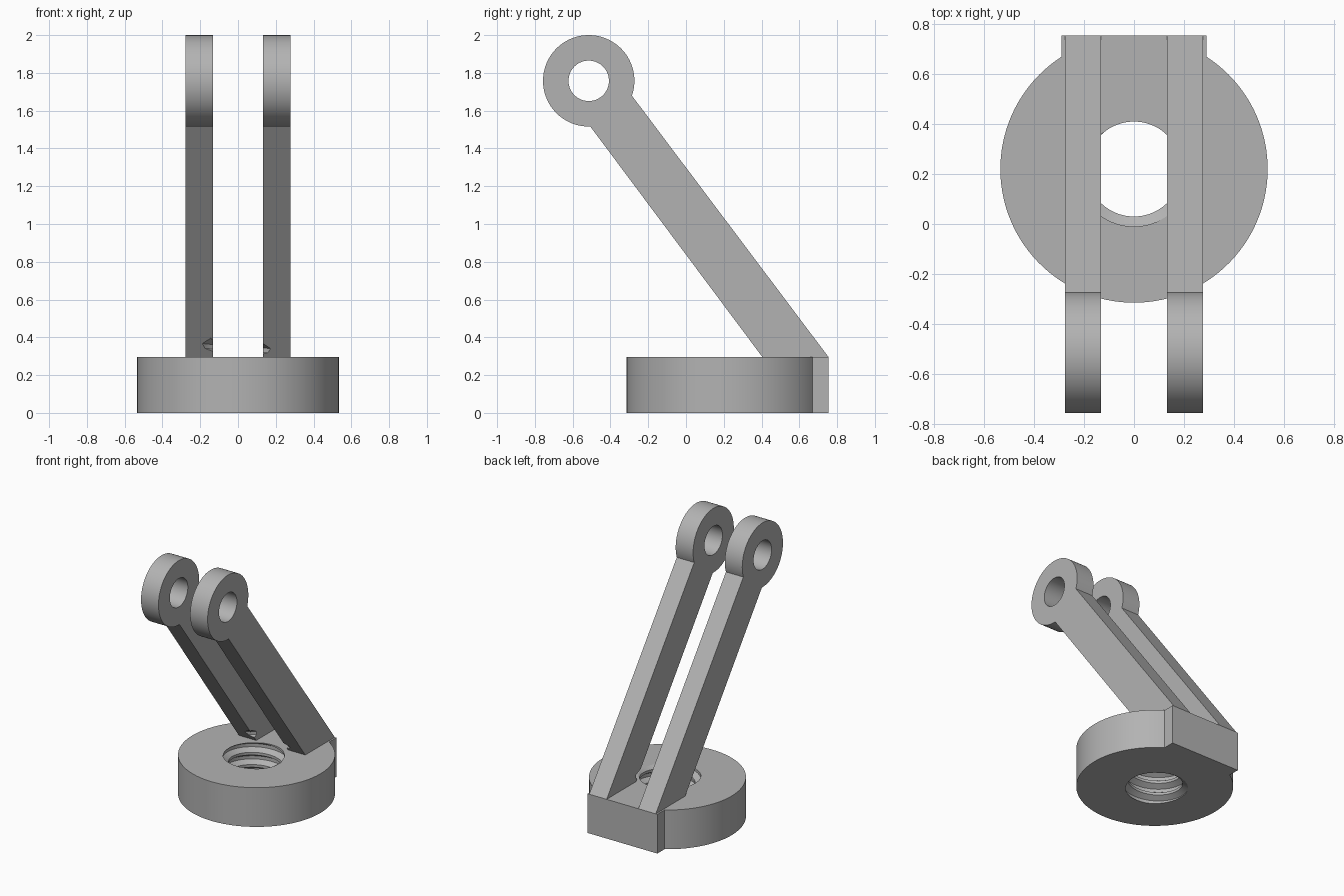
import bpy
import bmesh
from math import cos, sin, pi, radians
from mathutils import Vector

cube = bpy.data.objects.get("Cube")
if cube:
    bpy.data.objects.remove(cube, do_unlink=True)

GREY = (0.45, 0.45, 0.45, 1)
grey = bpy.data.materials.new("plain grey")
grey.use_nodes = True
grey.diffuse_color = GREY
grey.node_tree.nodes["Principled BSDF"].inputs["Base Color"].default_value = GREY

BASE_Y, BASE_R, BASE_TOP = 0.22, 0.535, 0.295
BACK_Y = 0.755
EYE_Y, EYE_Z, EYE_R, PIN_R = -0.515, 1.758, 0.242, 0.107
CORE_R, THREAD_R, PITCH = 0.19, 0.23, 0.092


def make_object(name, bm):
    bmesh.ops.recalc_face_normals(bm, faces=bm.faces)
    mesh = bpy.data.meshes.new(name)
    bm.to_mesh(mesh)
    bm.free()
    mesh.materials.append(grey)
    obj = bpy.data.objects.new(name, mesh)
    bpy.context.collection.objects.link(obj)
    return obj


def extrude(name, points, direction):
    """Solid prism from a flat outline."""
    bm = bmesh.new()
    face = bm.faces.new([bm.verts.new(p) for p in points])
    result = bmesh.ops.extrude_face_region(bm, geom=[face], use_keep_orig=True)
    moved = [v for v in result["geom"] if isinstance(v, bmesh.types.BMVert)]
    bmesh.ops.translate(bm, verts=moved, vec=Vector(direction))
    return make_object(name, bm)


def arc(cx, cy, r, start, end, steps=96):
    angles = [radians(start + (end - start) * i / steps) for i in range(steps + 1)]
    return [(cx + r * cos(a), cy + r * sin(a)) for a in angles]


def thread_cutter(steps=64):
    """Helical ridge, a trapezoid swept up around the bore axis."""
    section = [(0.18, -0.042), (THREAD_R, -0.012), (THREAD_R, 0.012), (0.18, 0.042)]
    bm = bmesh.new()
    rings = []
    start_z, end_z = BASE_TOP - 4 * PITCH, BASE_TOP + PITCH
    count = steps * 5
    for i in range(count + 1):
        a = -pi / 2 + 2 * pi * i / steps
        z = start_z + (end_z - start_z) * i / count
        rings.append([bm.verts.new((r * cos(a), BASE_Y + r * sin(a), z + dz))
                      for r, dz in section])
    for low, high in zip(rings, rings[1:]):
        for k in range(4):
            n = (k + 1) % 4
            bm.faces.new((low[k], low[n], high[n], high[k]))
    bm.faces.new(rings[0])
    bm.faces.new(rings[-1])
    return make_object("thread_cutter", bm)


def cut(obj, cutter):
    mod = obj.modifiers.new("cut", "BOOLEAN")
    mod.operation = "DIFFERENCE"
    mod.solver = "EXACT"
    mod.object = cutter
    bpy.context.view_layer.objects.active = obj
    bpy.ops.object.modifier_apply(modifier=mod.name)


# Round base with a squared block at the back
outline = [(0.29, BACK_Y)] + arc(0, BASE_Y, BASE_R, 57.2, -237.2) + [(-0.29, BACK_Y)]
base = extrude("base", [(x, y, 0) for x, y in outline], (0, 0, BASE_TOP))

# Two leaning arms, each ending in a round eye
bar_foot = [(0.405, BASE_TOP), (BACK_Y, BASE_TOP)]
side = bar_foot + arc(EYE_Y, EYE_Z, EYE_R, -19, 272)
arms = [extrude(name, [(x, y, z) for y, z in side], (0.145, 0, 0))
        for name, x in (("left_arm", 0.132), ("right_arm", -0.277))]

# Pin holes through the eyes
pin = extrude("pin_cutter", [(-0.5, y, z) for y, z in arc(EYE_Y, EYE_Z, PIN_R, 0, 355, 71)],
              (1, 0, 0))
for arm in arms:
    cut(arm, pin)

# Threaded bore, whose top turn also nicks the arm feet
core = extrude("core_cutter", [(x, y, -0.1) for x, y in arc(0, BASE_Y, CORE_R, 0, 355, 71)],
               (0, 0, 0.5))
thread = thread_cutter()
cut(base, core)
for part in [base] + arms:
    cut(part, thread)

for helper in (pin, core, thread):
    bpy.data.objects.remove(helper, do_unlink=True)

# Smooth round walls, crisp edges
for part in [base] + arms:
    bpy.ops.object.select_all(action="DESELECT")
    part.select_set(True)
    bpy.context.view_layer.objects.active = part
    bpy.ops.object.shade_smooth_by_angle(angle=radians(25))
